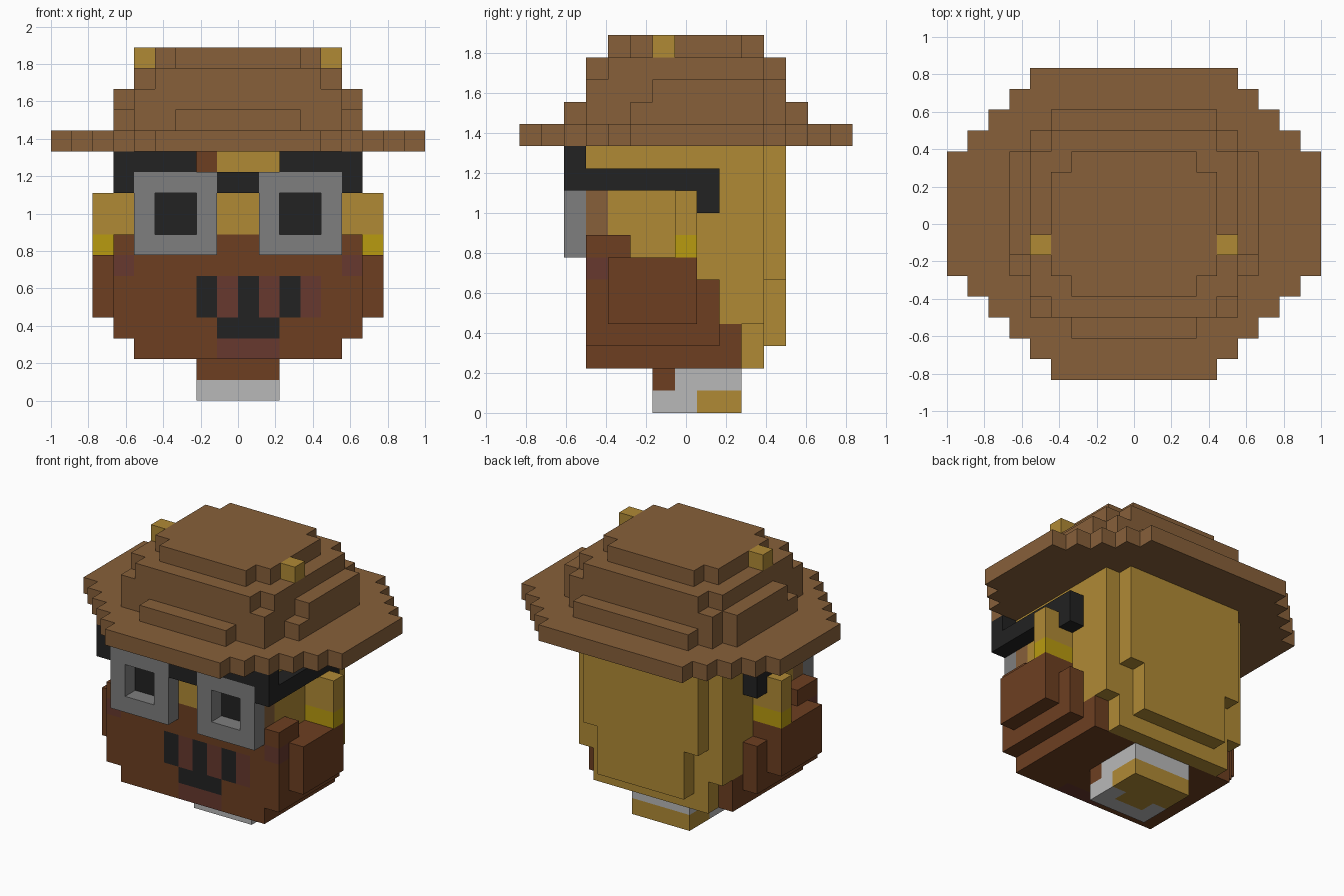
import bpy
import bmesh
from math import radians

if "Cube" in bpy.data.objects:
    bpy.data.objects.remove(bpy.data.objects["Cube"], do_unlink=True)

UNIT = 1 / 9          # edge length of one block
cells = {}            # block corner -> part name


def material(name, hex_code):
    def linear(i):
        c = int(hex_code[i:i + 2], 16) / 255
        return c / 12.92 if c <= 0.04045 else ((c + 0.055) / 1.055) ** 2.4
    colour = (linear(0), linear(2), linear(4), 1)
    m = bpy.data.materials.new(name)
    m.use_nodes = True
    m.diffuse_color = colour
    bsdf = m.node_tree.nodes["Principled BSDF"]
    bsdf.inputs["Base Color"].default_value = colour
    bsdf.inputs["Roughness"].default_value = 0.9
    return m


def fill(part, x, y, z, mirror=False):
    """Fill a box of blocks; part None carves it away."""
    spans = [x, (-x[1], -x[0])] if mirror else [x]
    for x0, x1 in spans:
        for i in range(x0, x1):
            for j in range(int(y[1] - y[0])):
                for k in range(*z):
                    key = (i, y[0] + j, k)
                    if part:
                        cells[key] = part
                    else:
                        cells.pop(key, None)


def centred(part, half, y, z):
    fill(part, (-half, half), y, z)


# Neck with light collar
centred("collar", 2, (-1.5, 2.5), (0, 2))
centred("neck", 2, (0.5, 2.5), (0, 1))
centred("neck", 1, (-0.5, 0.5), (0, 1))
centred("beard", 2, (-1.5, -0.5), (1, 2))

# Head, stepped in towards the bottom and back
centred("head", 5, (-4.5, 3.5), (4, 12))
centred("head", 4, (-4.5, 3.5), (2, 4))
centred("head", 4, (3.5, 4.5), (6, 12))
centred("head", 3, (3.5, 4.5), (3, 6))
fill("temples", (4, 5), (-4.5, -3.5), (8, 10), True)

# Beard, wrapping round the jaw
centred("beard", 5, (-4.5, 2.5), (2, 4))
centred("beard", 6, (-4.5, 1.5), (3, 6))
centred("beard", 6, (-4.5, 0.5), (6, 7))
centred("beard", 6, (-4.5, -2.5), (7, 8))
fill("beard", (6, 7), (-3.5, 0.5), (4, 7), True)
fill("beard", (-2, -1), (-4.5, -3.5), (11, 12))

# Mouth and the reddish patches around it
FACE = (-4.5, -3.5)
for x in (-1, 1, 3):
    fill("beard_patches", (x, x + 1), FACE, (4, 6))
    fill("mouth", (x - 1, x), FACE, (4, 6))
fill("mouth", (-1, 2), FACE, (3, 4))
fill("beard_patches", (-1, 2), FACE, (2, 3))
fill("beard_patches", (5, 6), FACE, (6, 7), True)

# Ears and earrings
fill("ears", (5, 7), (-0.5, 0.5), (8, 10), True)
fill("earrings", (5, 7), (-0.5, 0.5), (7, 8), True)

# Goggles: frames, sunken lenses, bridge and strap
RIM = (-5.5, -4.5)
fill("goggle_frames", (1, 5), RIM, (7, 11), True)
fill(None, (2, 4), RIM, (8, 10), True)
fill("lenses", (2, 4), FACE, (8, 10), True)
centred("strap", 1, RIM, (10, 11))
fill("strap", (2, 6), RIM, (11, 12), True)
fill("strap", (5, 6), (-5.5, 1.5), (10, 11), True)
fill("strap", (5, 6), (0.5, 1.5), (9, 10), True)

# Hat brim, one step narrower per row
centred("hat_brim", 9, (-2.5, 3.5), (12, 13))
for step in range(1, 6):
    centred("hat_brim", 9 - step, (-2.5 - step, -1.5 - step), (12, 13))
for step in range(1, 5):
    centred("hat_brim", 9 - step, (2.5 + step, 3.5 + step), (12, 13))

# Hat crown in four tiers
for half, y0, y1, z in [
        (6, -2.5, 3.5, 13), (5, -4.5, 4.5, 13), (4, 4.5, 5.5, 13), (3, -5.5, -4.5, 13),
        (6, -1.5, 3.5, 14), (5, -4.5, 4.5, 14),
        (5, -3.5, 3.5, 15), (4, -4.5, 4.5, 15),
        (4, -2.5, 2.5, 16), (3, -3.5, 3.5, 16)]:
    centred("hat_crown", half, (y0, y1), (z, z + 1))
fill("hat_studs", (4, 5), (-1.5, -0.5), (16, 17), True)

# Materials
gold = material("gold", "B08A35")
dark = material("black", "222222")
brown = material("hat brown", "87603A")
colours = {
    "head": gold, "neck": gold, "ears": gold, "hat_studs": gold,
    "mouth": dark, "lenses": dark, "strap": dark,
    "hat_brim": brown, "hat_crown": brown, "temples": brown,
    "beard": material("dark brown", "6D3F21"),
    "beard_patches": material("plum brown", "67392E"),
    "earrings": material("yellow", "B99B10"),
    "goggle_frames": material("grey", "7E7E7E"),
    "collar": material("light grey", "B9B9B9"),
}


def build(part):
    """Make one object from the exposed block faces of a part."""
    bm = bmesh.new()
    verts = {}

    def vert(p):
        if p not in verts:
            verts[p] = bm.verts.new([c * UNIT for c in p])
        return verts[p]

    for cell in [c for c, name in cells.items() if name == part]:
        for axis in range(3):
            u, v = (axis + 1) % 3, (axis + 2) % 3
            for side in (0, 1):
                beside = list(cell)
                beside[axis] += 1 if side else -1
                if tuple(beside) in cells:
                    continue
                loop = []
                for a, b in ((0, 0), (1, 0), (1, 1), (0, 1)):
                    p = list(cell)
                    p[axis] += side
                    p[u] += a
                    p[v] += b
                    loop.append(vert(tuple(p)))
                bm.faces.new(loop if side else loop[::-1])
    bmesh.ops.dissolve_limit(bm, angle_limit=radians(1), verts=bm.verts[:], edges=bm.edges[:])
    mesh = bpy.data.meshes.new(part)
    bm.to_mesh(mesh)
    bm.free()
    mesh.materials.append(colours[part])
    bpy.context.collection.objects.link(bpy.data.objects.new(part, mesh))


for part_name in colours:
    build(part_name)
